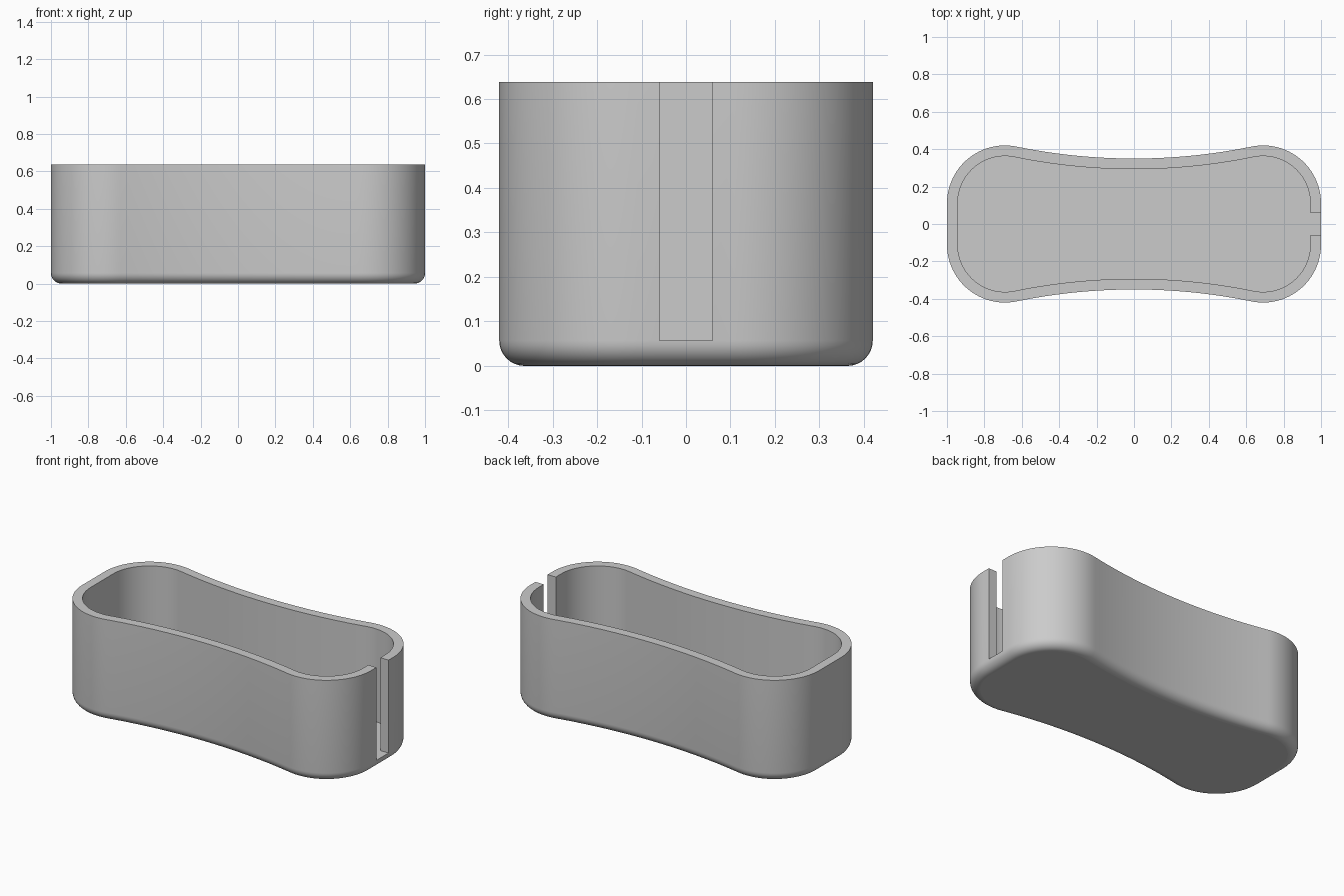
import bpy
import bmesh
from math import sin, cos, asin, pi

cube = bpy.data.objects.get("Cube")
if cube:
    bpy.data.objects.remove(cube, do_unlink=True)

HEIGHT = 0.638
WALL = 0.057            # wall, floor and bottom fillet size
SLOT = 0.06             # half width of the slot
CX, CY, CORNER = 0.69, 0.11, 0.31
WAIST = 0.35            # half depth at the middle
# radius of the waist arc that is tangent to both corner arcs
RISE = WAIST - CY
BOW = (CX**2 + RISE**2 - CORNER**2) / (2 * (CORNER - RISE))
SWEEP = asin(CX / (BOW + CORNER))


def outline(inset):
    """Waisted rounded outline, counter-clockwise from the slot's +y edge."""
    quarter = [(1 - inset, SLOT)]
    r, big = CORNER - inset, BOW + inset
    steps = 24
    for i in range(steps + 1):
        a = (pi / 2 + SWEEP) * i / steps
        quarter.append((CX + r * cos(a), CY + r * sin(a)))
    steps = 16
    for i in range(1, steps + 1):
        a = SWEEP * (1 - i / steps)
        quarter.append((big * sin(a), WAIST + BOW - big * cos(a)))
    half = quarter + [(-x, y) for x, y in reversed(quarter[:-1])]
    return half + [(x, -y) for x, y in reversed(half)]


bm = bmesh.new()


def ring(inset, z):
    return [bm.verts.new((x, y, z)) for x, y in outline(inset)]


def skin(a, b, smooth, closed=True):
    """Bridge two rings; an open skin leaves the slot segment out."""
    n = len(a)
    for i in range(n if closed else n - 1):
        j = (i + 1) % n
        bm.faces.new((a[i], a[j], b[j], b[i])).smooth = smooth


# Rounded bottom edge
FILLET = 8
rings = []
for k in range(FILLET + 1):
    t = pi / 2 * k / FILLET
    rings.append(ring(WALL * (1 - sin(t)), WALL * (1 - cos(t))))
for a, b in zip(rings, rings[1:]):
    skin(a, b, True)
bm.faces.new(list(reversed(rings[0])))

# Outer wall, rim, inner wall and floor
outer_low, outer_top = rings[-1], ring(0, HEIGHT)
inner_low, inner_top = ring(WALL, WALL), ring(WALL, HEIGHT)
skin(outer_low, outer_top, True, closed=False)
skin(outer_top, inner_top, False, closed=False)
skin(inner_top, inner_low, True, closed=False)
bm.faces.new(inner_low)

# Slot sides and sill
for i in (0, -1):
    bm.faces.new((outer_low[i], outer_top[i], inner_top[i], inner_low[i]))
bm.faces.new((outer_low[-1], outer_low[0], inner_low[0], inner_low[-1]))
bmesh.ops.recalc_face_normals(bm, faces=bm.faces)

mesh = bpy.data.meshes.new("slotted_tray")
bm.to_mesh(mesh)
bm.free()
tray = bpy.data.objects.new("slotted_tray", mesh)
bpy.context.collection.objects.link(tray)

# Single grey material
grey = bpy.data.materials.new("light_grey")
grey.use_nodes = True
colour = (0.6, 0.6, 0.6, 1)
grey.diffuse_color = colour
grey.node_tree.nodes["Principled BSDF"].inputs["Base Color"].default_value = colour
mesh.materials.append(grey)
